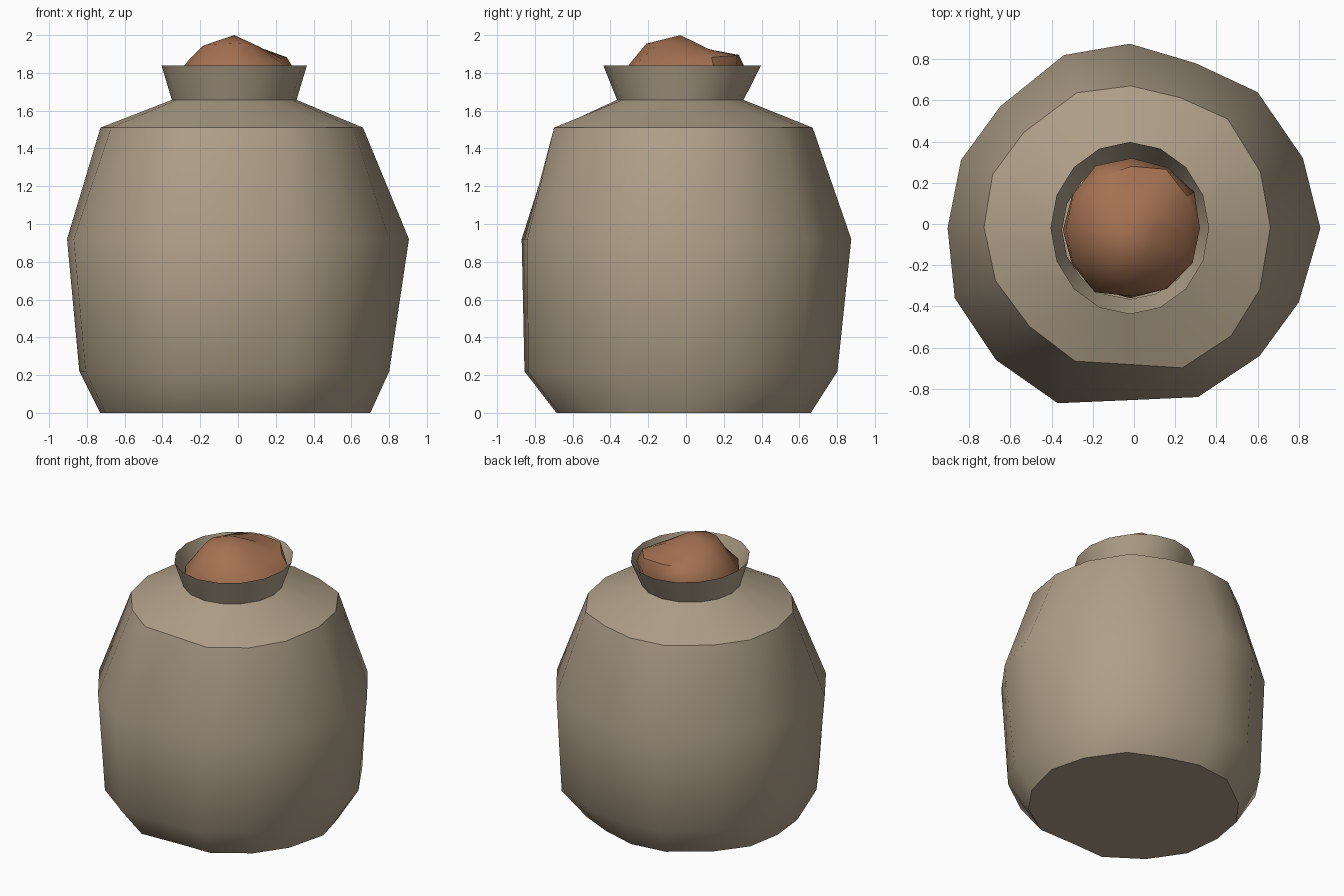
import bpy, bmesh, math

if "Cube" in bpy.data.objects:
    bpy.data.objects.remove(bpy.data.objects["Cube"])


def material(name, rgb):
    m = bpy.data.materials.new(name)
    m.diffuse_color = (*rgb, 1)
    m.use_nodes = True
    m.node_tree.nodes["Principled BSDF"].inputs["Base Color"].default_value = m.diffuse_color
    return m


burlap = material("burlap tan", (0.425, 0.345, 0.245))
clay = material("russet", (0.375, 0.168, 0.085))


def lathe(name, rings, mat, close_bottom, apex=None, angle=46):
    """Skin a stack of rings, each a list of (x, y, z) with equal counts."""
    bm = bmesh.new()
    loops = [[bm.verts.new(p) for p in ring] for ring in rings]
    n = len(loops[0])
    for low, high in zip(loops, loops[1:]):
        for i in range(n):
            j = (i + 1) % n
            bm.faces.new((low[i], low[j], high[j], high[i]))
    if close_bottom:
        bm.faces.new(loops[0][::-1])
    if apex:
        top = bm.verts.new(apex)
        for i in range(n):
            bm.faces.new((loops[-1][i], loops[-1][(i + 1) % n], top))
    mesh = bpy.data.meshes.new(name)
    bm.to_mesh(mesh)
    bm.free()
    obj = bpy.data.objects.new(name, mesh)
    bpy.context.collection.objects.link(obj)
    mesh.materials.append(mat)
    bpy.ops.object.select_all(action='DESELECT')
    obj.select_set(True)
    bpy.context.view_layer.objects.active = obj
    bpy.ops.object.shade_smooth_by_angle(angle=math.radians(angle))
    return obj


# Uneven sixteen-sided outline of the sack at its widest
belly = [(0.905, -0.02), (0.82, 0.32), (0.60, 0.64), (0.30, 0.78),
         (-0.02, 0.875), (-0.34, 0.82), (-0.65, 0.57), (-0.84, 0.31),
         (-0.905, -0.02), (-0.87, -0.36), (-0.67, -0.66), (-0.37, -0.87),
         (-0.02, -0.855), (0.31, -0.84), (0.61, -0.64), (0.80, -0.38)]


def squeezed(z, right, left, back, front, bulge=(0, 0, 0, 0)):
    """Belly outline fitted to the extents at height z, with a diagonal
    bulge for each quadrant: back right, back left, front left, front right."""
    ring = []
    for x, y in belly:
        a = math.atan2(y, x) % math.tau
        k = 1 + bulge[int(a / (math.pi / 2)) % 4] * abs(math.sin(2 * a))
        ring.append((k * x / 0.905 * (right if x > 0 else left),
                     k * y / 0.875 * (back if y > 0 else front), z))
    return ring


def oval(z, cx, cy, rx, ry, n=16):
    return [(cx + rx * math.cos(math.tau * i / n),
             cy + ry * math.sin(math.tau * i / n), z) for i in range(n)]


# Sack: base, lower wall, belly, shoulder, tied neck, flared open rim
lathe("sack", [
    squeezed(0, 0.70, 0.73, 0.66, 0.69, (0, 0.02, 0, 0.02)),
    squeezed(0.22, 0.80, 0.84, 0.80, 0.86, (0.07, 0.05, 0, 0.02)),
    squeezed(0.92, 0.905, 0.905, 0.875, 0.875),
    squeezed(1.51, 0.66, 0.73, 0.67, 0.70, (0.04, 0.02, -0.06, 0.06)),
    oval(1.657, -0.02, -0.03, 0.33, 0.335),
    oval(1.84, -0.02, -0.02, 0.385, 0.418),
], burlap, True)


# Lumpy contents heaped in the neck
def lump(z, tilt, radii, cx=-0.01, cy=-0.02):
    n = len(radii)
    return [(cx + r * math.cos(math.tau * i / n),
             cy + r * math.sin(math.tau * i / n),
             z + tilt * math.sin(math.tau * i / n)) for i, r in enumerate(radii)]


lathe("contents", [
    oval(1.66, -0.02, -0.03, 0.325, 0.33, 12),
    lump(1.78, 0.03, [0.33, 0.35, 0.34, 0.34, 0.35, 0.33,
                      0.32, 0.33, 0.36, 0.33, 0.34, 0.34]),
    lump(1.87, 0.025, [0.25, 0.31, 0.33, 0.30, 0.29, 0.26,
                       0.25, 0.26, 0.27, 0.28, 0.28, 0.27]),
    lump(1.94, -0.015, [0.12, 0.15, 0.16, 0.13, 0.15, 0.17,
                        0.18, 0.19, 0.20, 0.19, 0.15, 0.12]),
], clay, True, (-0.02, -0.03, 2.0), 40)
